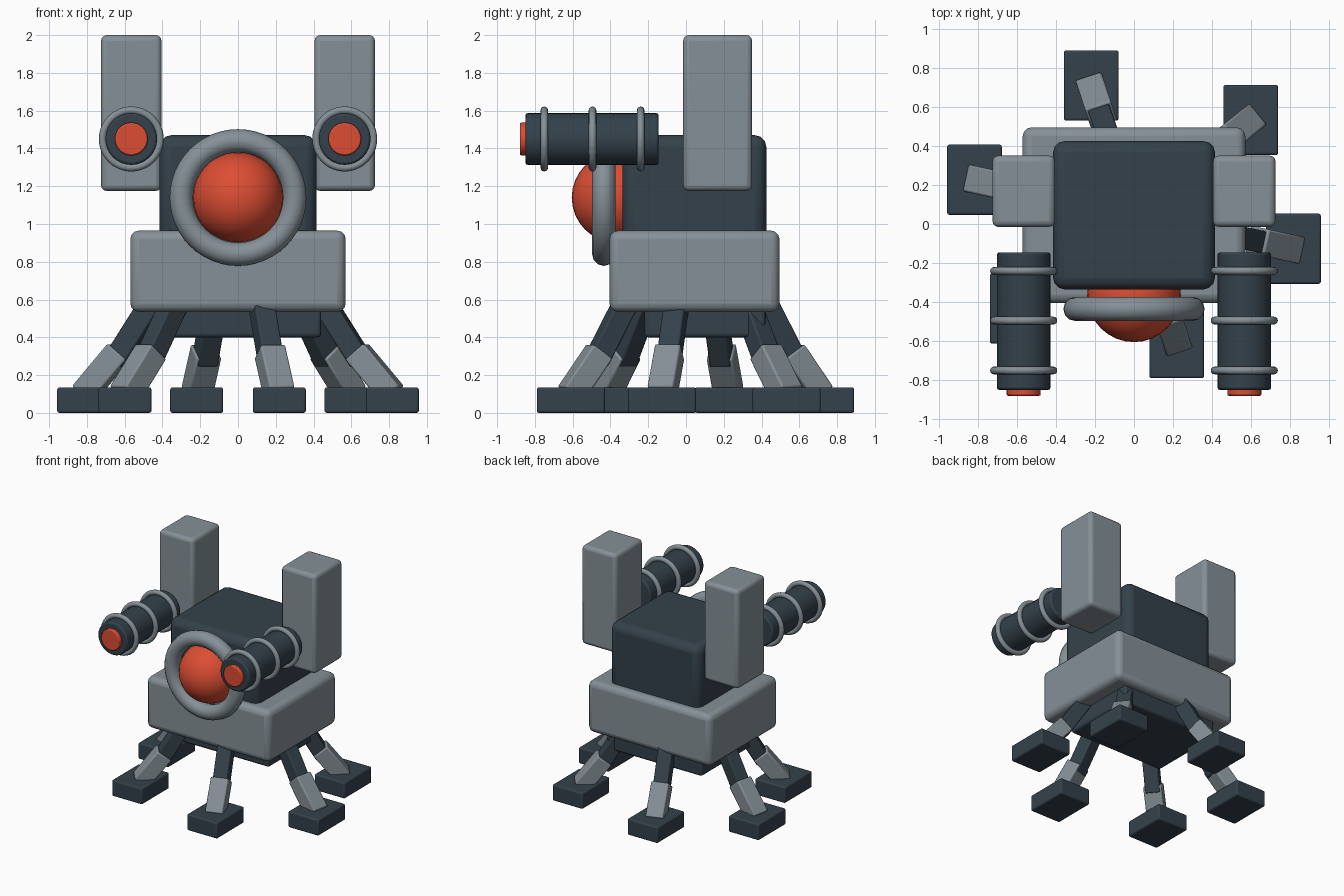
import bpy, math
from mathutils import Vector, Matrix

cube = bpy.data.objects.get("Cube")
if cube:
    bpy.data.objects.remove(cube, do_unlink=True)


def make_material(name, rgb):
    m = bpy.data.materials.new(name)
    m.use_nodes = True
    m.diffuse_color = (*rgb, 1)
    m.node_tree.nodes["Principled BSDF"].inputs["Base Color"].default_value = (*rgb, 1)
    return m


grey = make_material("light steel grey", (0.235, 0.28, 0.31))
dark = make_material("dark slate", (0.034, 0.053, 0.070))
orange = make_material("orange red", (0.72, 0.075, 0.033))


def finish(name, mat, bevel=0.0, segments=3):
    """Name and colour the active object, round its edges and shade it."""
    ob = bpy.context.object
    ob.name = name
    ob.data.materials.append(mat)
    if bevel:
        mod = ob.modifiers.new("rounded edges", 'BEVEL')
        mod.width = bevel
        mod.segments = segments
        mod.limit_method = 'ANGLE'
    bpy.ops.object.shade_smooth_by_angle(angle=math.radians(40))
    return ob


def box(name, low, high, mat, bevel):
    low, high = Vector(low), Vector(high)
    bpy.ops.mesh.primitive_cube_add(size=1)
    size = high - low
    ob = bpy.context.object
    ob.data.transform(Matrix.Translation((low + high) / 2) @ Matrix.Diagonal((*size, 1)))
    return finish(name, mat, bevel)


def strut(name, start, end, width, depth, mat):
    """Square bar between two points, its width kept level."""
    start, end = Vector(start), Vector(end)
    along = (end - start).normalized()
    side = Vector((0, 0, 1)).cross(along).normalized()
    rot = Matrix((side, along.cross(side), along)).transposed().to_4x4()
    bpy.ops.mesh.primitive_cube_add(size=1)
    ob = bpy.context.object
    ob.data.transform(Matrix.Diagonal((width, depth, (end - start).length, 1)))
    ob.matrix_world = Matrix.Translation((start + end) / 2) @ rot
    return finish(name, mat, 0.01, 2)


def rod(name, x, z, y0, y1, radius, mat, bevel):
    bpy.ops.mesh.primitive_cylinder_add(
        vertices=32, radius=radius, depth=y1 - y0,
        location=(x, (y0 + y1) / 2, z), rotation=(math.pi / 2, 0, 0))
    return finish(name, mat, bevel, 2)


def ring(name, x, y, z, major, minor, mat):
    bpy.ops.mesh.primitive_torus_add(
        major_radius=major, minor_radius=minor, major_segments=48, minor_segments=12,
        location=(x, y, z), rotation=(math.pi / 2, 0, 0))
    return finish(name, mat)


# Body
box("pelvis", (-0.44, -0.22, 0.40), (0.44, 0.42, 0.60), dark, 0.02)
box("hull", (-0.57, -0.405, 0.535), (0.57, 0.495, 0.965), grey, 0.045)
box("head", (-0.415, -0.335, 0.90), (0.415, 0.425, 1.47), dark, 0.06)

# Eye
bpy.ops.mesh.primitive_uv_sphere_add(segments=32, ring_count=16, radius=0.24,
                                     location=(0, -0.365, 1.14))
finish("eye", orange)
ring("eye_rim", 0, -0.435, 1.14, 0.30, 0.062, grey)

# Shoulder towers and guns
for label, s in (("left", 1), ("right", -1)):
    xs = sorted((s * 0.405, s * 0.725))
    box(label + "_tower", (xs[0], -0.015, 1.175), (xs[1], 0.35, 2.0), grey, 0.03)
    gx = s * 0.565
    rod(label + "_barrel", gx, 1.45, -0.85, -0.145, 0.137, dark, 0.012)
    rod(label + "_muzzle", gx, 1.45, -0.88, -0.82, 0.087, orange, 0.008)
    for i in range(3):
        ring(f"{label}_barrel_ring_{i + 1}", gx, -0.75 + 0.255 * i, 1.45, 0.152, 0.02, grey)

# Six legs spread on an oval
for i in range(6):
    a = math.radians(45 + 60 * i)

    def spot(f, z):
        return (0.846 * f * math.cos(a), 0.05 + 0.683 * f * math.sin(a), z)

    strut(f"upper_leg_{i + 1}", spot(0.53, 0.62), spot(0.80, 0.27), 0.115, 0.115, dark)
    strut(f"lower_leg_{i + 1}", spot(0.77, 0.325), spot(1.0, 0.10), 0.14, 0.13, grey)
    x, y, z = spot(1, 0)
    box(f"foot_{i + 1}", (x - 0.14, y - 0.18, 0), (x + 0.14, y + 0.18, 0.135), dark, 0.012)
